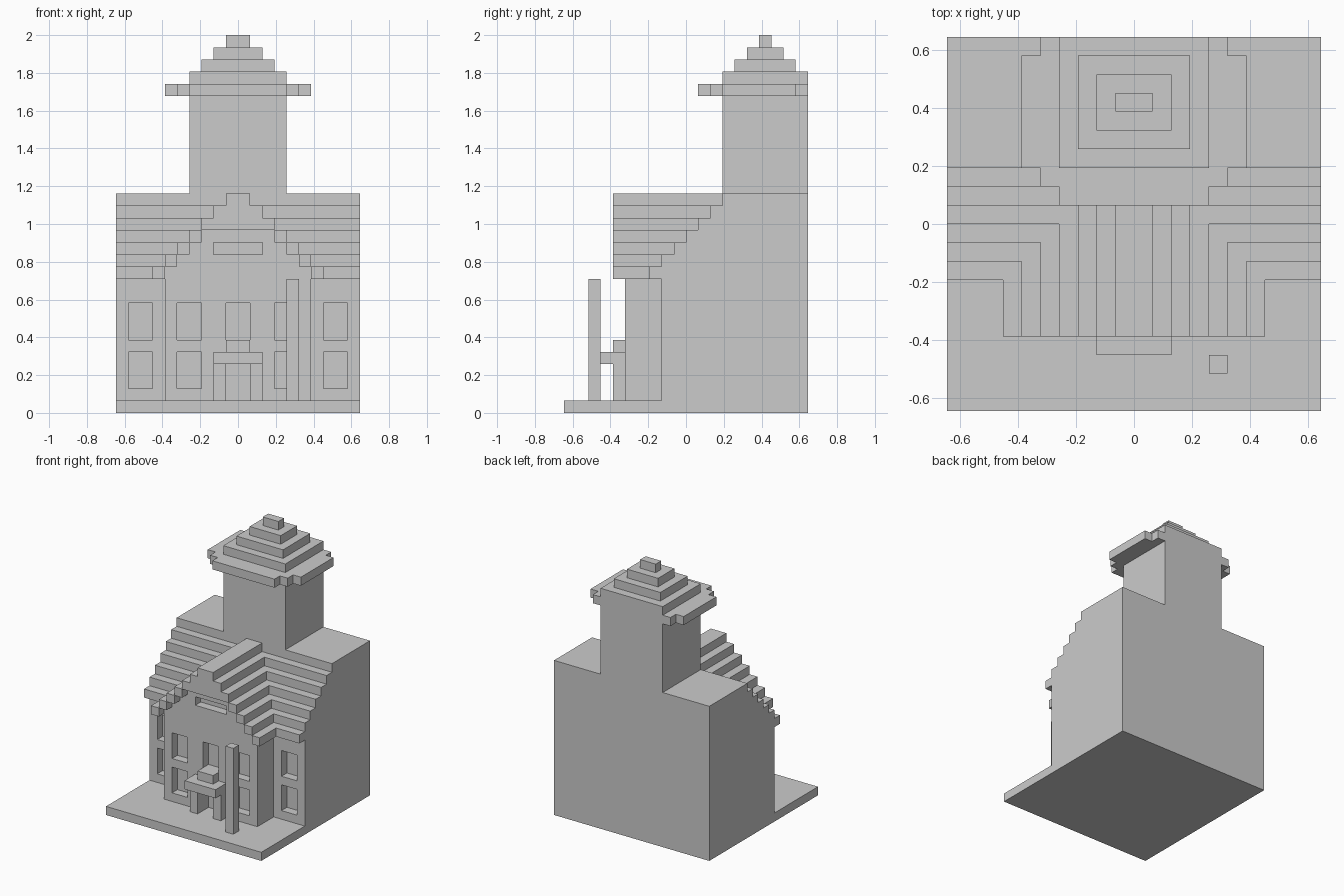
import bpy
import bmesh
from mathutils import Vector

if "Cube" in bpy.data.objects:
    bpy.data.objects.remove(bpy.data.objects["Cube"])

U = 2 / 31  # one block of the model


def finish(name, bm):
    bmesh.ops.recalc_face_normals(bm, faces=bm.faces[:])
    me = bpy.data.meshes.new(name)
    bm.to_mesh(me)
    bm.free()
    ob = bpy.data.objects.new(name, me)
    bpy.context.collection.objects.link(ob)
    return ob


def boxes(name, items):
    """One object from boxes given as (x0, x1, y0, y1, z0, z1) in blocks."""
    bm = bmesh.new()
    for x0, x1, y0, y1, z0, z1 in items:
        vs = bmesh.ops.create_cube(bm, size=1)["verts"]
        for v in vs:
            v.co = Vector((x1 if v.co.x > 0 else x0,
                           y1 if v.co.y > 0 else y0,
                           z1 if v.co.z > 0 else z0)) * U
    return finish(name, bm)


def prism(name, profile, axis, a, b):
    """Extrude a 2D profile along an axis from a to b."""
    place = {"x": lambda p, t: (t, p[0], p[1]),
             "y": lambda p, t: (p[0], t, p[1]),
             "z": lambda p, t: (p[0], p[1], t)}[axis]
    bm = bmesh.new()
    face = bm.faces.new([bm.verts.new(Vector(place(p, a)) * U) for p in profile])
    ext = bmesh.ops.extrude_face_region(bm, geom=[face])["geom"]
    shift = (Vector(place((0, 0), b)) - Vector(place((0, 0), a))) * U
    bmesh.ops.translate(bm, vec=shift, verts=[v for v in ext if isinstance(v, bmesh.types.BMVert)])
    return finish(name, bm)


def mirrored(half):
    return half + [(-x, y) for x, y in reversed(half)]


def both_sides(items):
    return items + [(-b[1], -b[0]) + b[2:] for b in items]


def cut(target, items):
    cutter = boxes("cutter", items)
    cutter.hide_render = True
    mod = target.modifiers.new("openings", "BOOLEAN")
    mod.operation = "DIFFERENCE"
    mod.solver = "EXACT"
    mod.object = cutter
    bpy.context.view_layer.objects.active = target
    bpy.ops.object.modifier_apply(modifier=mod.name)
    bpy.data.objects.remove(cutter)


def gable_steps(first):
    return [(18 - k, z) for k in range(first, 18) for z in (k, k + 1)]


WINDOW_ROWS = ((2, 5), (6, 9))

# Ground slab
boxes("ground_slab", [(-10, 10, -10, 10, 0, 1)])

# Main house with stepped roof, wing windows recessed one block
steps = [(k - 14, z) for k in range(11, 18) for z in (k, k + 1)]
house = prism("main_house", [(10, 1), (-2, 1), (-2, 11)] + steps + [(10, 18)], "x", -10, 10)
cut(house, both_sides([(7, 9, -2.5, -1, a, b) for a, b in WINDOW_ROWS]))

# Front gable with windows, doorway and vent slot
gable = prism("front_gable", mirrored([(6, 1), (6, 11)] + gable_steps(11)), "y", -5, 3)
cut(gable, both_sides([(3, 5, -5.5, -4, a, b) for a, b in WINDOW_ROWS])
    + [(-1, 1, -5.5, -4, 6, 9), (-1, 1, -5.5, -4, 0.5, 4), (-2, 2, -5.5, -4, 13, 14)])

# Overhanging gable edge
prism("gable_peak", mirrored(gable_steps(15)), "y", -6, -5)
boxes("gable_eaves", both_sides([(17 - k, 18 - k, -6, -5, k, k + 1) for k in range(11, 15)]))

# Door surround
boxes("door_posts", both_sides([(1, 2, -6, -5, 1, 4)]))
boxes("door_canopy", [(-2, 2, -7, -5, 4, 5)])
boxes("canopy_block", [(-1, 1, -6, -5, 5, 6)])

# Free-standing pole
boxes("pole", [(4, 5, -8, -7, 1, 11)])

# Tower with cornice and stepped cap
boxes("tower", [(-4, 4, 3, 10, 18, 28)])
prism("tower_cornice", mirrored([(4, 1), (4, 2), (5, 2), (5, 3), (6, 3), (6, 9), (5, 9), (5, 10)]),
      "z", 26, 27)
for i in range(3):
    boxes(f"tower_cap_{i + 1}", [(i - 3, 3 - i, 4 + i, 9 - i, 28 + i, 29 + i)])
